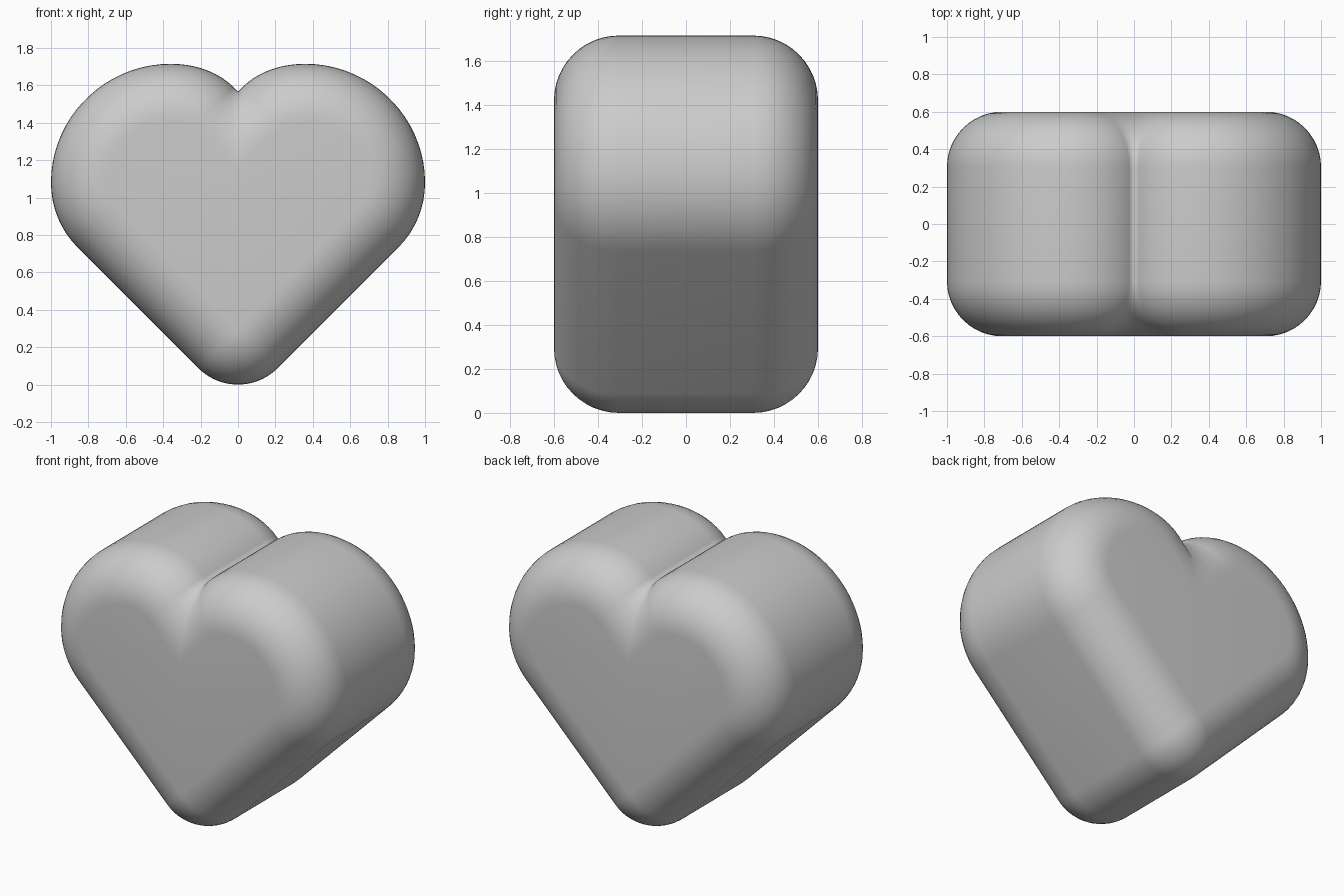
import bpy, math
from mathutils import Vector
from mathutils.geometry import interpolate_bezier

if "Cube" in bpy.data.objects:
    bpy.data.objects.remove(bpy.data.objects["Cube"])

HALF_DEPTH = 0.6
BEVEL = 0.295
STEPS = 12

# Right half of the heart outline (x, z), bottom tip to notch
half = []
for i in range(11):
    a = math.radians(-90 + 45 * i / 10)
    half.append(Vector((0.3 * math.cos(a), 0.3 + 0.3 * math.sin(a))))
half[0].x = 0.0
curves = [
    ((0.86, 0.736), (0.95, 0.826), (1.0, 0.95), (1.0, 1.08), 9),
    ((1.0, 1.08), (1.0, 1.43), (0.71, 1.715), (0.36, 1.715), 20),
    ((0.36, 1.715), (0.21, 1.715), (0.08, 1.66), (0.0, 1.565), 11),
]
for k, (a, b, c, d, n) in enumerate(curves):
    pts = interpolate_bezier(Vector(a), Vector(b), Vector(c), Vector(d), n)
    half += [Vector((p[0], p[1])) for p in (pts if k == 0 else pts[1:])]
outline = half + [Vector((-p.x, p.y)) for p in reversed(half[1:-1])]
N = len(outline)


def inward(i):
    """Mitred inward offset direction at an outline point."""
    p, q, r = outline[i - 1], outline[i], outline[(i + 1) % N]
    e1, e2 = (q - p).normalized(), (r - q).normalized()
    n1, n2 = Vector((-e1.y, e1.x)), Vector((-e2.y, e2.x))
    return (n1 + n2) / (1 + n1.dot(n2))


dirs = [inward(i) for i in range(N)]

# Rounded edge rings: front face to back face
quarter = [(BEVEL * (1 - math.sin(t)), HALF_DEPTH - BEVEL * (1 - math.cos(t)))
           for t in (math.pi / 2 * s / STEPS for s in range(STEPS + 1))]
rings = [(d, -y) for d, y in quarter] + [(d, y) for d, y in reversed(quarter)]

verts, faces = [], []
for d, y in rings:
    for p, v in zip(outline, dirs):
        q = p + v * d
        verts.append((q.x, y, q.y))
for r in range(len(rings) - 1):
    for i in range(N):
        j = (i + 1) % N
        faces.append((r * N + i, (r + 1) * N + i, (r + 1) * N + j, r * N + j))
faces.append(tuple(range(N)))
last = (len(rings) - 1) * N
faces.append(tuple(last + i for i in reversed(range(N))))

mesh = bpy.data.meshes.new("heart")
mesh.from_pydata(verts, [], faces)
mesh.update()
heart = bpy.data.objects.new("heart", mesh)
bpy.context.collection.objects.link(heart)

# Smooth, puffy grey surface
grey = bpy.data.materials.new("light grey")
grey.diffuse_color = (0.6, 0.6, 0.6, 1)
grey.use_nodes = True
grey.node_tree.nodes["Principled BSDF"].inputs["Base Color"].default_value = grey.diffuse_color
mesh.materials.append(grey)

# Fix normal direction and shade smooth
import bmesh
bm = bmesh.new()
bm.from_mesh(mesh)
bmesh.ops.recalc_face_normals(bm, faces=bm.faces)
for f in bm.faces:
    f.smooth = True
bm.to_mesh(mesh)
bm.free()
